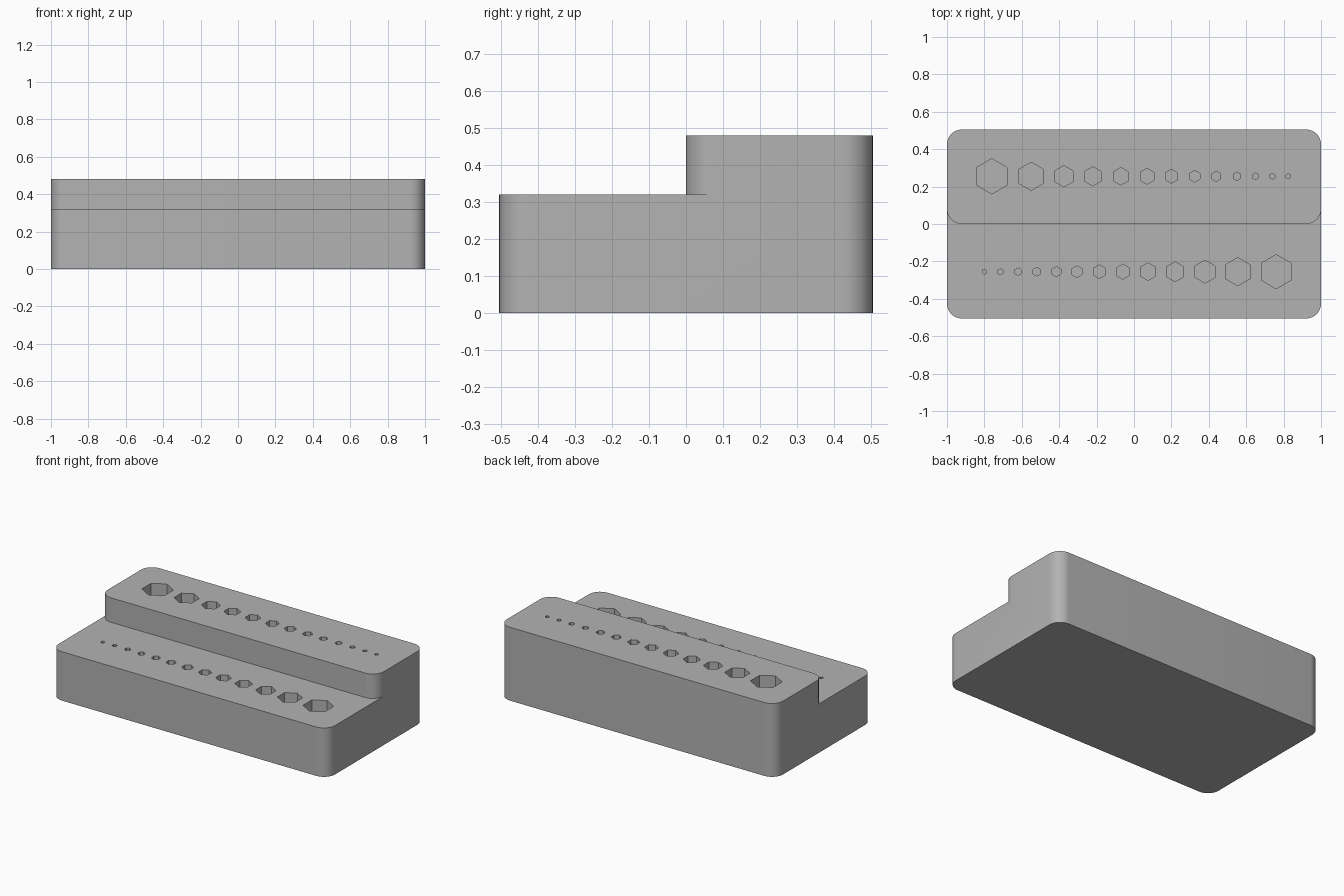
import bpy
import bmesh
from math import cos, sin, pi, radians

if "Cube" in bpy.data.objects:
    bpy.data.objects.remove(bpy.data.objects["Cube"], do_unlink=True)

HALF_X, HALF_Y = 1.0, 0.505
STEP_Z, TOP_Z = 0.32, 0.48
RADIUS, STEPS = 0.08, 10
HOLE_DEPTH = 0.27

grey = bpy.data.materials.new("light_grey")
grey.use_nodes = True
colour = (0.45, 0.45, 0.45, 1)
grey.diffuse_color = colour
grey.node_tree.nodes["Principled BSDF"].inputs["Base Color"].default_value = colour


def add_prism(bm, outline, z0, z1):
    """Extrude a counter-clockwise outline from z0 to z1."""
    face = bm.faces.new([bm.verts.new((x, y, z0)) for x, y in outline])
    ext = bmesh.ops.extrude_face_region(bm, geom=[face], use_keep_orig=True)
    for item in ext["geom"]:
        if isinstance(item, bmesh.types.BMVert):
            item.co.z = z1


def make_object(name, bm):
    bmesh.ops.recalc_face_normals(bm, faces=bm.faces)
    mesh = bpy.data.meshes.new(name)
    bm.to_mesh(mesh)
    bm.free()
    mesh.materials.append(grey)
    obj = bpy.data.objects.new(name, mesh)
    bpy.context.collection.objects.link(obj)
    return obj


def arc(cx, cy, start):
    """Quarter circle, counter-clockwise from the start angle."""
    angles = [start + pi / 2 * i / STEPS for i in range(STEPS + 1)]
    return [(cx + RADIUS * cos(a), cy + RADIUS * sin(a)) for a in angles]


# Block with rounded upright edges
ix, iy = HALF_X - RADIUS, HALF_Y - RADIUS
outline = (arc(ix, iy, 0) + arc(-ix, iy, pi / 2)
           + arc(-ix, -iy, pi) + arc(ix, -iy, 3 * pi / 2))
bm = bmesh.new()
add_prism(bm, outline, 0, TOP_Z)
holder = make_object("stepped_holder", bm)

# Front step, leaving rounded front corners on the rear tier
tier_front = arc(-ix, RADIUS, pi) + arc(ix, RADIUS, 3 * pi / 2)
outline = ([(-1.2, -0.8), (1.2, -0.8), (1.2, RADIUS)]
           + tier_front[::-1] + [(-1.2, RADIUS)])
bm = bmesh.new()
add_prism(bm, outline, STEP_Z, TOP_Z + 0.2)
step_cutter = make_object("step_cutter", bm)

# Hexagonal key holes: (x, radius) for each tier
rear_holes = [(-0.76, .094), (-0.55, .075), (-0.375, .057), (-0.22, .051),
              (-0.07, .047), (0.07, .042), (0.20, .037), (0.325, .031),
              (0.44, .027), (0.55, .022), (0.65, .018), (0.74, .015),
              (0.825, .013)]
front_holes = [(-0.80, .013), (-0.715, .016), (-0.62, .020), (-0.52, .023),
               (-0.415, .027), (-0.305, .031), (-0.185, .036), (-0.06, .040),
               (0.075, .047), (0.22, .053), (0.38, .061), (0.555, .075),
               (0.76, .091)]
bm = bmesh.new()
for row, y, surface in ((rear_holes, 0.255, TOP_Z), (front_holes, -0.255, STEP_Z)):
    for x, r in row:
        hexagon = [(x + r * cos(pi / 6 + k * pi / 3), y + r * sin(pi / 6 + k * pi / 3))
                   for k in range(6)]
        add_prism(bm, hexagon, surface - HOLE_DEPTH, surface + 0.05)
hole_cutter = make_object("hole_cutter", bm)

# Cut the step and the holes
bpy.context.view_layer.objects.active = holder
holder.select_set(True)
for cutter in (step_cutter, hole_cutter):
    mod = holder.modifiers.new(cutter.name, 'BOOLEAN')
    mod.operation = 'DIFFERENCE'
    mod.solver = 'EXACT'
    mod.object = cutter
    bpy.ops.object.modifier_apply(modifier=mod.name)
    bpy.data.objects.remove(cutter, do_unlink=True)

bpy.ops.object.shade_smooth_by_angle(angle=radians(30))
